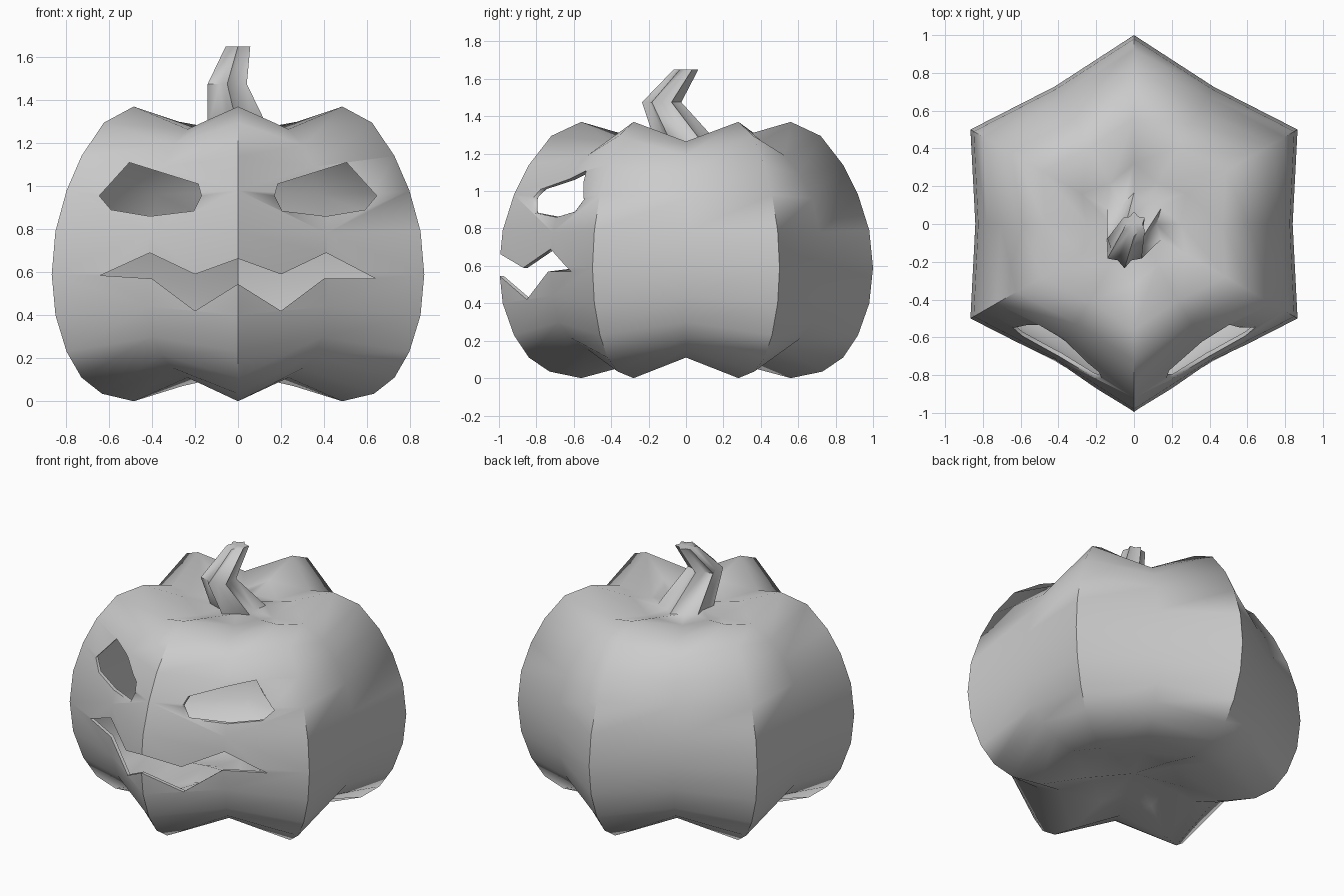
import bpy, bmesh
from math import pi, sin, cos, radians

if "Cube" in bpy.data.objects:
    bpy.data.objects.remove(bpy.data.objects["Cube"])

# Ring rows: (ridge radius, ridge z, valley radius, valley z), bottom to top
BODY = [(.30, .07, .25, .13), (.56, 0, .47, .11), (.73, .035, .61, .155), (.84, .11, .71, .215),
        (.92, .23, .785, .30), (.98, .40, .825, .44), (1, .59, .84, .60), (.98, .79, .825, .78),
        (.92, .98, .78, .96), (.84, 1.14, .705, 1.09), (.72, 1.295, .61, 1.19),
        (.56, 1.37, .47, 1.265), (.32, 1.30, .25, 1.245)]


def ring(bm, row, cx=0, cy=0):
    """Twelve points alternating between lobe ridge and groove."""
    pts = []
    for i in range(12):
        r, z = row[:2] if i % 2 == 0 else row[2:]
        a = pi / 2 + i * pi / 6
        pts.append(bm.verts.new((cx + r * cos(a), cy + r * sin(a), z)))
    return pts


def finish(bm, name):
    bmesh.ops.recalc_face_normals(bm, faces=bm.faces[:])
    me = bpy.data.meshes.new(name)
    bm.to_mesh(me)
    bm.free()
    ob = bpy.data.objects.new(name, me)
    bpy.context.collection.objects.link(ob)
    return ob


def loft(name, rows, bottom_z, top_z, top_xy=(0, 0)):
    """Skin (row, cx, cy) rings and close both ends with a fan."""
    bm = bmesh.new()
    rings = [ring(bm, *r) for r in rows]
    for a, b in zip(rings, rings[1:]):
        for i in range(12):
            j = (i + 1) % 12
            bm.faces.new((a[i], a[j], b[j], b[i]))
    for loop, co in ((rings[0], (0, 0, bottom_z)), (rings[-1], (*top_xy, top_z))):
        c = bm.verts.new(co)
        for i in range(12):
            bm.faces.new((loop[i], loop[(i + 1) % 12], c))
    return finish(bm, name)


def prism(name, outline):
    """Front-view outline extruded through the front wall only."""
    bm = bmesh.new()
    f = bm.faces.new([bm.verts.new((x, -1.3, z)) for x, z in outline])
    ext = bmesh.ops.extrude_face_region(bm, geom=[f])["geom"]
    bmesh.ops.translate(bm, vec=(0, 1.1, 0), verts=[v for v in ext if isinstance(v, bmesh.types.BMVert)])
    bmesh.ops.triangulate(bm, faces=[f for f in bm.faces if len(f.verts) > 4])
    return finish(bm, name)


# Pumpkin body running smoothly into the bent, fluted stem
stem = [((.165, 1.265, .12, 1.26), 0, 0),
        ((.105, 1.475, .072, 1.475), -.05, -.13),
        ((.066, 1.65, .045, 1.65), 0, 0)]
pumpkin = loft("pumpkin", [(r, 0, 0) for r in BODY] + stem, .13, 1.65)

# Hollow inside
t = .022


def inset(z):
    return z + t if z < .3 else z - t if z > 1 else z


cavity = loft("cavity_cutter", [((a - t, inset(b), c - t, inset(d)), 0, 0) for a, b, c, d in BODY],
              .13 + t, 1.245 - t)

# Carved eyes and mouth
eye = [(-.505, 1.11), (-.185, 1.01), (-.17, .955), (-.205, .885), (-.41, .86), (-.59, .89), (-.645, .955)]
mouth = [(-.64, .585), (-.41, .69), (-.2, .59), (0, .663), (.2, .59), (.41, .69), (.64, .57),
         (.4, .57), (.2, .42), (0, .545), (-.2, .42), (-.4, .57)]
cutters = [cavity, prism("eye_cutter_left", eye),
           prism("eye_cutter_right", [(-x, z) for x, z in eye]), prism("mouth_cutter", mouth)]

bpy.context.view_layer.objects.active = pumpkin
pumpkin.select_set(True)
for c in cutters:
    c.hide_render = True
    m = pumpkin.modifiers.new(c.name, "BOOLEAN")
    m.operation, m.solver, m.object = "DIFFERENCE", "EXACT", c
    bpy.ops.object.modifier_apply(modifier=m.name)
for c in cutters:
    bpy.data.objects.remove(c)

# Soft lobes, crisp carved edges
bpy.ops.object.shade_smooth_by_angle(angle=radians(62))
